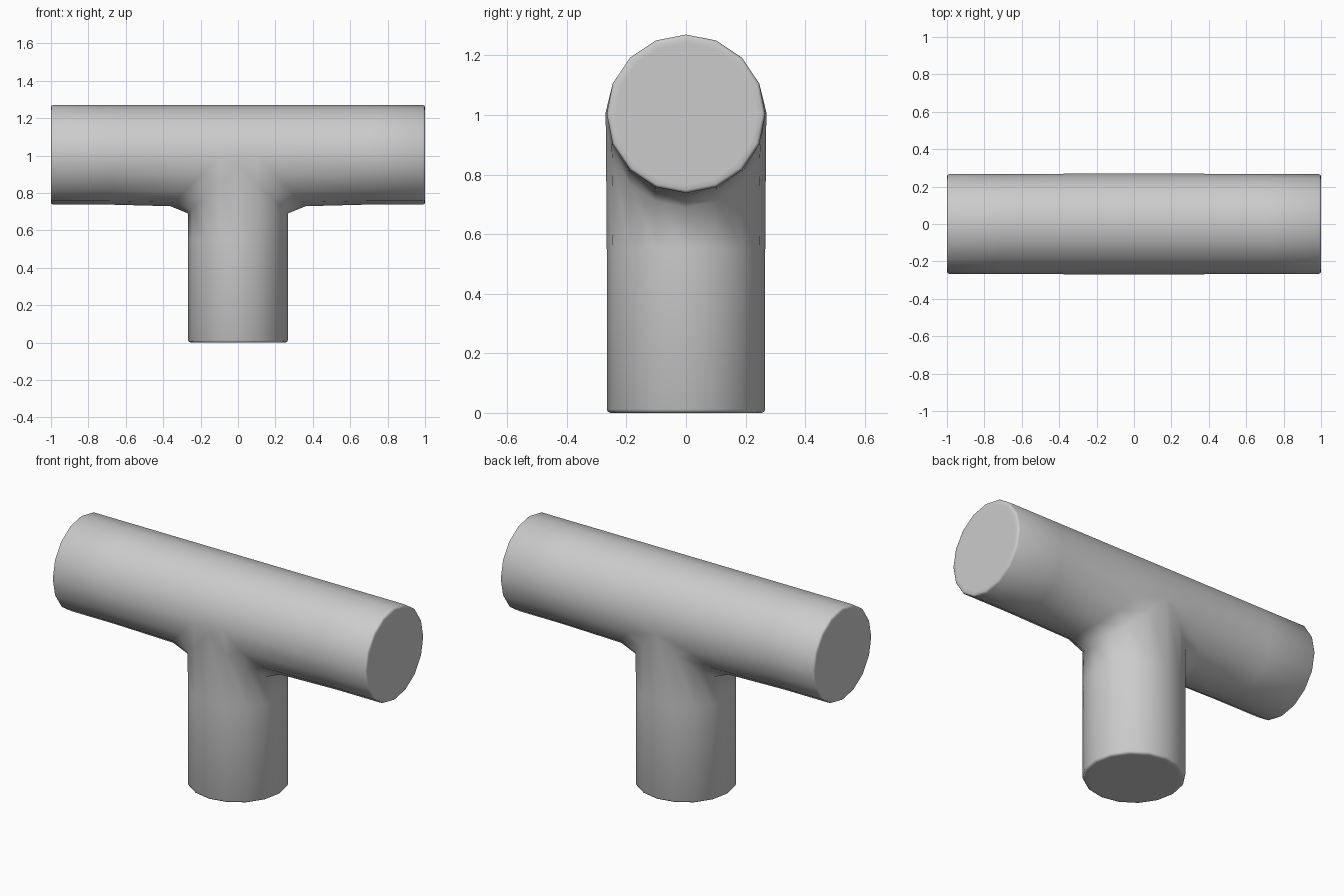
import bpy, bmesh
from math import sin, cos, pi

if "Cube" in bpy.data.objects:
    bpy.data.objects.remove(bpy.data.objects["Cube"])

N = 16            # sides of every tube
R = 0.266         # tube radius
CZ = 1.004        # height of the cross tube's axis
ARM_FILLET, LEG_FILLET = 0.095, 0.048

bm = bmesh.new()
ang = [2 * pi * i / N for i in range(N)]      # 0 points straight down on the cross tube
lower = lambda a: cos(a) > -1e-6


def skin(rings):
    """Join consecutive rings with quads and cap the last one."""
    for r0, r1 in zip(rings, rings[1:]):
        for i in range(N):
            j = (i + 1) % N
            bm.faces.new((r0[i], r0[j], r1[j], r1[i]))
    bm.faces.new(rings[-1])


def arm(s):
    """Half of the cross tube, from the joint to the rounded end."""
    seam = []
    for a in ang:
        c = max(cos(a), 0)
        bulge = 0.005 * abs(sin(a)) if lower(a) else 0
        y = (R + bulge) * sin(a)
        drop = 0.009 * c
        seam.append(bm.verts.new((s * (R * c + ARM_FILLET), y, CZ - R * cos(a) - drop)))
    rings = [seam]
    for x, r in ((0.7, R), (0.99, R), (0.997, R - 0.004), (1.0, R - 0.01), (1.0, R - 0.028)):
        rings.append([bm.verts.new((s * x, r * sin(a), CZ - r * cos(a))) for a in ang])
    skin(rings)
    return seam


left, right = arm(-1), arm(1)

# Upright leg, cut at the top to follow the cross tube
leg_top = [bm.verts.new((R * cos(a), (R + 0.003 * abs(sin(a))) * sin(a),
                         CZ - R * abs(cos(a)) - LEG_FILLET)) for a in ang]
rings = [leg_top]
for z, r in ((0.55, R), (0.012, R), (0.004, R - 0.004), (0.0, R - 0.012), (0.0, R - 0.03)):
    rings.append([bm.verts.new((r * cos(a), r * sin(a), z)) for a in ang])
skin(rings)

# Upper half of the joint, running straight across between the arms
for i in range(N // 4, 3 * N // 4):
    bm.faces.new((left[i], left[i + 1], right[i + 1], right[i]))

# Fillet between each arm and the leg
q = N // 4
for k in range(-q, q):
    i, j = k % N, (k + 1) % N
    bm.faces.new((right[i], right[j], leg_top[j], leg_top[i]))
    m, n = (N // 2 - k) % N, (N // 2 - k - 1) % N
    bm.faces.new((left[i], left[j], leg_top[n], leg_top[m]))

# Small corner faces where both fillets meet at the front and back
for i in (q, 3 * q):
    bm.faces.new((left[i], right[i], leg_top[i]))

bmesh.ops.recalc_face_normals(bm, faces=bm.faces)
mesh = bpy.data.meshes.new("tee_pipe")
bm.to_mesh(mesh)
bm.free()
tee = bpy.data.objects.new("tee_pipe", mesh)
bpy.context.collection.objects.link(tee)
bpy.context.view_layer.objects.active = tee
tee.select_set(True)
bpy.ops.object.shade_smooth_by_angle(angle=1.2)
